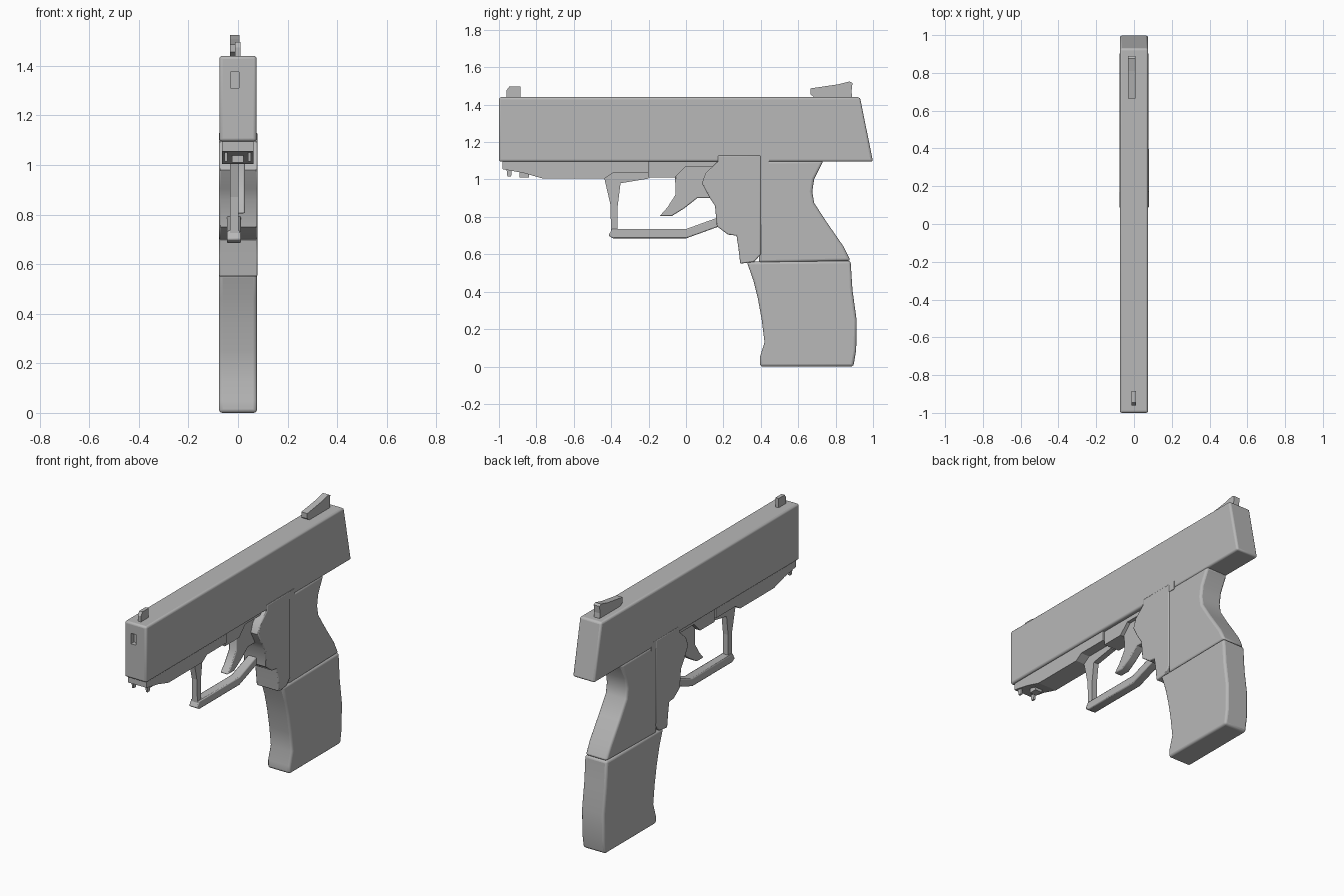
import bpy, bmesh, math

grey = bpy.data.materials.new("plain_grey")
grey.diffuse_color = (0.48, 0.48, 0.48, 1)


def profile(name, pts, x0, x1, bevel=0.0, segs=3):
    """Extrude a side (y, z) outline from x0 to x1, with optional rounded rim."""
    bm = bmesh.new()
    face = bm.faces.new([bm.verts.new((x0, y, z)) for y, z in pts])
    out = bmesh.ops.extrude_face_region(bm, geom=[face])
    moved = [v for v in out["geom"] if isinstance(v, bmesh.types.BMVert)]
    bmesh.ops.translate(bm, verts=moved, vec=(x1 - x0, 0, 0))
    bmesh.ops.recalc_face_normals(bm, faces=bm.faces[:])
    mesh = bpy.data.meshes.new(name)
    bm.to_mesh(mesh)
    bm.free()
    ob = bpy.data.objects.new(name, mesh)
    bpy.context.collection.objects.link(ob)
    mesh.materials.append(grey)
    if bevel:
        mod = ob.modifiers.new("round", 'BEVEL')
        mod.width, mod.segments = bevel, segs
        mod.limit_method, mod.angle_limit = 'ANGLE', math.radians(62)
        bpy.ops.object.select_all(action='DESELECT')
        ob.select_set(True)
        bpy.context.view_layer.objects.active = ob
        bpy.ops.object.shade_smooth_by_angle(angle=math.radians(35))
    return ob


def rect(y0, y1, z0, z1):
    return [(y0, z0), (y1, z0), (y1, z1), (y0, z1)]


# Upper body with a shallow opening in the front
slide = profile("slide", [(-1, 1.095), (1, 1.095), (0.93, 1.44), (-1, 1.44)],
                -0.075, 0.075, 0.012)
cutter = profile("front_opening_cutter", rect(-1.1, -0.97, 1.31, 1.375), -0.03, 0.005)
cutter.hide_render = True
cutter.hide_viewport = True
cut = slide.modifiers.new("front_opening", 'BOOLEAN')
cut.operation, cut.object, cut.solver = 'DIFFERENCE', cutter, 'EXACT'

# Sights
profile("front_sight", [(-0.96, 1.43), (-0.885, 1.43), (-0.885, 1.497),
                        (-0.945, 1.497), (-0.96, 1.475)], -0.012, 0.01)
profile("rear_sight", [(0.665, 1.455), (0.70, 1.43), (0.89, 1.43), (0.885, 1.47),
                       (0.89, 1.515), (0.875, 1.524), (0.81, 1.508), (0.665, 1.487)],
        -0.033, 0.007)

# Lower rail and its small fittings
profile("lower_rail", [(-0.98, 1.1), (-0.98, 1.055), (-0.87, 1.035), (-0.765, 1.005),
                       (-0.435, 1.005), (-0.39, 1.035), (-0.2, 1.035), (-0.2, 1.1)],
        -0.065, 0.062)
profile("trigger_housing", [(-0.2, 1.1), (-0.2, 1.01), (-0.06, 1.01), (0.0, 1.07),
                            (0.2, 1.07), (0.2, 1.1)], -0.055, 0.05)
for i, x in enumerate((-0.055, 0.04)):
    profile(f"rail_peg_{i}", [(-0.96, 1.06), (-0.955, 1.015), (-0.935, 1.015),
                              (-0.93, 1.06)], x, x + 0.012)
profile("rail_block", rect(-0.89, -0.84, 1.01, 1.06), -0.025, 0.022)

# Trigger and guard
profile("trigger", [(-0.06, 1.05), (-0.055, 0.92), (-0.10, 0.85), (-0.14, 0.805),
                    (-0.075, 0.805), (-0.01, 0.845), (0.06, 0.9), (0.17, 0.9),
                    (0.17, 1.08), (0.0, 1.08)], -0.025, 0.028, 0.006, 2)
profile("guard_post", [(-0.44, 1.02), (-0.405, 0.87), (-0.40, 0.72), (-0.365, 0.72),
                       (-0.365, 0.86), (-0.35, 0.98), (-0.2, 1.005), (-0.2, 1.04),
                       (-0.40, 1.04)], -0.032, 0.003)
profile("guard_bar", [(-0.415, 0.70), (-0.39, 0.685), (0.0, 0.685), (0.18, 0.75),
                      (0.18, 0.80), (0.0, 0.735), (-0.395, 0.735)], -0.045, 0.012,
        0.006, 2)

# Raised front half of the upper grip
profile("grip_front", [(0.17, 1.13), (0.17, 1.095), (0.105, 1.035), (0.085, 0.98),
                       (0.125, 0.905), (0.155, 0.86), (0.165, 0.75), (0.225, 0.705),
                       (0.27, 0.70), (0.28, 0.635), (0.29, 0.55), (0.365, 0.56),
                       (0.40, 0.60), (0.40, 1.13)], -0.077, 0.079, 0.006, 2)
profile("frame_plate", rect(0.17, 0.445, 1.08, 1.13), -0.076, 0.077)

# Rear half of the upper grip
profile("grip_back", [(0.39, 0.555), (0.88, 0.565), (0.84, 0.645), (0.75, 0.775),
                      (0.685, 0.875), (0.675, 0.935), (0.685, 1.0), (0.735, 1.1),
                      (0.38, 1.1)], -0.074, 0.074, 0.014)

# Lower grip
profile("grip_lower", [(0.325, 0.56), (0.36, 0.46), (0.385, 0.36), (0.405, 0.25),
                       (0.42, 0.13), (0.395, 0.05), (0.395, 0), (0.895, 0),
                       (0.91, 0.09), (0.912, 0.25), (0.89, 0.41), (0.88, 0.565)],
        -0.077, 0.077, 0.014)
